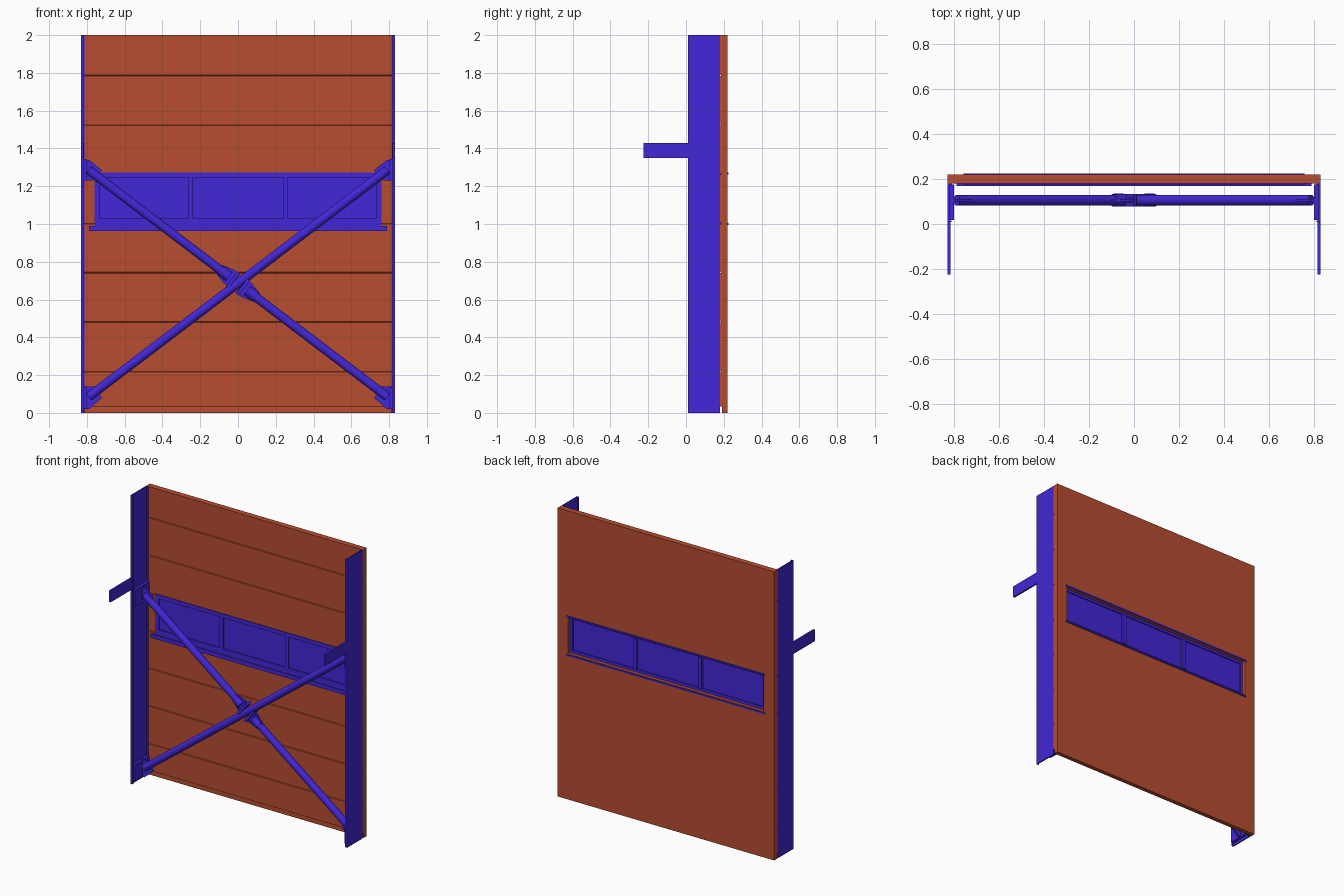
import bpy, bmesh, math
from mathutils import Vector, Matrix

if "Cube" in bpy.data.objects:
    bpy.data.objects.remove(bpy.data.objects["Cube"])


def material(name, rgb):
    m = bpy.data.materials.new(name)
    m.diffuse_color = (*rgb, 1)
    m.use_nodes = True
    m.node_tree.nodes["Principled BSDF"].inputs["Base Color"].default_value = m.diffuse_color
    return m


RED = material("board_red", (0.48, 0.075, 0.03))
BLUE = material("steel_blue", (0.055, 0.02, 0.68))


def finish(name, bm, mat):
    bmesh.ops.recalc_face_normals(bm, faces=bm.faces)
    me = bpy.data.meshes.new(name)
    bm.to_mesh(me)
    bm.free()
    ob = bpy.data.objects.new(name, me)
    bpy.context.collection.objects.link(ob)
    if mat:
        me.materials.append(mat)
    return ob


def box(name, x, y, z, mat=BLUE):
    bm = bmesh.new()
    bmesh.ops.create_cube(bm, size=1)
    for v in bm.verts:
        v.co = [(r[0] + r[1]) / 2 + c * (r[1] - r[0]) for r, c in zip((x, y, z), v.co)]
    return finish(name, bm, mat)


def prism(name, pts, offset, mat=BLUE):
    bm = bmesh.new()
    f = bm.faces.new([bm.verts.new(p) for p in pts])
    ext = bmesh.ops.extrude_face_region(bm, geom=[f])
    bmesh.ops.translate(bm, vec=offset, verts=[v for v in ext["geom"] if isinstance(v, bmesh.types.BMVert)])
    return finish(name, bm, mat)


def tube(name, a, b, r, sides=16):
    a, b = Vector(a), Vector(b)
    d = b - a
    bm = bmesh.new()
    m = Matrix.Translation((a + b) / 2) @ d.to_track_quat('Z', 'Y').to_matrix().to_4x4()
    bmesh.ops.create_cone(bm, cap_ends=True, segments=sides, radius1=r, radius2=r, depth=d.length, matrix=m)
    ob = finish(name, bm, BLUE)
    bpy.context.view_layer.objects.active = ob
    ob.select_set(True)
    bpy.ops.object.shade_smooth_by_angle()
    ob.select_set(False)
    return ob


# Board wall: one grooved profile swept across, with a rebate along the bottom
profile = [(0.22, 0), (0.19, 0), (0.19, 0.035), (0.18, 0.035)]
for z in [0.22 + 0.261 * i for i in range(7)]:
    profile += [(0.18, z - 0.003), (0.187, z - 0.001), (0.187, z + 0.001), (0.18, z + 0.003)]
profile += [(0.18, 2), (0.22, 2)]
wall = prism("board_wall", [(-0.83, y, z) for y, z in profile], (1.66, 0, 0), RED)
cutter = box("window_cutter", (-0.75, 0.75), (0.1, 0.3), (1.01, 1.263), None)
cutter.hide_render = True
cutter.hide_viewport = True
mod = wall.modifiers.new("window_opening", 'BOOLEAN')
mod.object = cutter
mod.solver = 'EXACT'

# Window frame, mullions, panes and trims
for n, z in (("bottom", (0.99, 1.03)), ("top", (1.245, 1.272))):
    box("window_rail_" + n, (-0.76, 0.76), (0.175, 0.198), z)
for x in (-0.745, 0.745):
    box("window_stile", (x - 0.015, x + 0.015), (0.175, 0.198), (1.03, 1.245))
for x in (-0.25, 0.25):
    box("window_mullion", (x - 0.013, x + 0.013), (0.175, 0.205), (1.03, 1.245))
for x in (-0.4965, 0, 0.4965):
    w = 0.237 if x == 0 else 0.2335
    box("window_pane", (x - w, x + w), (0.183, 0.19), (1.03, 1.245))
box("window_sill", (-0.79, 0.79), (0.17, 0.18), (0.962, 0.99))
for n, z in (("bottom", 0.996), ("top", 1.263)):
    box("back_trim_" + n, (-0.76, 0.76), (0.22, 0.226), (z, z + 0.01))

TUBE_Y = 0.106
for s, side in ((-1, "left"), (1, "right")):
    # Channel post
    post = [(0.83, 0.01), (0.814, 0.01), (0.814, 0.016), (0.822, 0.016),
            (0.822, 0.174), (0.812, 0.174), (0.812, 0.18), (0.83, 0.18)]
    prism("post_" + side, [(s * x, y, 0) for x, y in post], (0, 0, 2))
    # Forward arm
    box("arm_" + side, sorted((s * 0.818, s * 0.83)), (-0.225, 0.015), (1.35, 1.43))
    # Corner brackets: base plate and gusset
    for where, z0, shape in (
            ("top", 1.23, [(0.815, 0.11), (0.79, 0.11), (0.72, 0.055), (0.745, 0.025), (0.77, 0), (0.815, 0)]),
            ("bottom", 0.02, [(0.815, 0), (0.79, 0), (0.72, 0.06), (0.745, 0.09), (0.745, 0.12), (0.815, 0.12)])):
        prism(f"gusset_{where}_{side}", [(s * x, TUBE_Y - 0.005, z0 + z) for x, z in shape], (0, 0.01, 0))
        box(f"bracket_plate_{where}_{side}", sorted((s * 0.803, s * 0.823)), (0.018, 0.176), (z0, z0 + 0.115))

# Diagonal braces: one full tube, one split at the centre joint
C = Vector((0, TUBE_Y, 0.685))
tube("brace_full", (-0.79, TUBE_Y, 0.085), (0.79, TUBE_Y, 1.285), 0.024)
d = Vector((0.79, 0, -0.6)).normalized()
n = Vector((0.6, 0, 0.79)).normalized()
for s, side in ((-1, "upper"), (1, "lower")):
    tube("brace_" + side, C + d * 0.07 * s, C + d * 0.992 * s, 0.024)
    # Tapered joint gusset and end collar
    shape = [(0.02, -0.045), (0.06, -0.045), (0.13, -0.026), (0.13, 0.026), (0.06, 0.045), (0.02, 0.045)]
    prism("joint_gusset_" + side, [C + d * a * s + n * b + Vector((0, -0.006, 0)) for a, b in shape], (0, 0.012, 0))
    tube("joint_collar_" + side, C + d * 0.06 * s, C + d * 0.115 * s, 0.029)
    # Clamp plate and bolts around the full tube
    clamp = [(0.024, -0.05), (0.042, -0.05), (0.042, 0.05), (0.024, 0.05)]
    prism("joint_clamp_" + side, [C + d * a * s + n * b + Vector((0, -0.027, 0)) for a, b in clamp], (0, 0.054, 0))
    for b in (-0.035, 0.035):
        p = C + d * 0.05 * s + n * b
        tube("joint_bolt", p - Vector((0, 0.012, 0)), p + Vector((0, 0.012, 0)), 0.008, 6)
